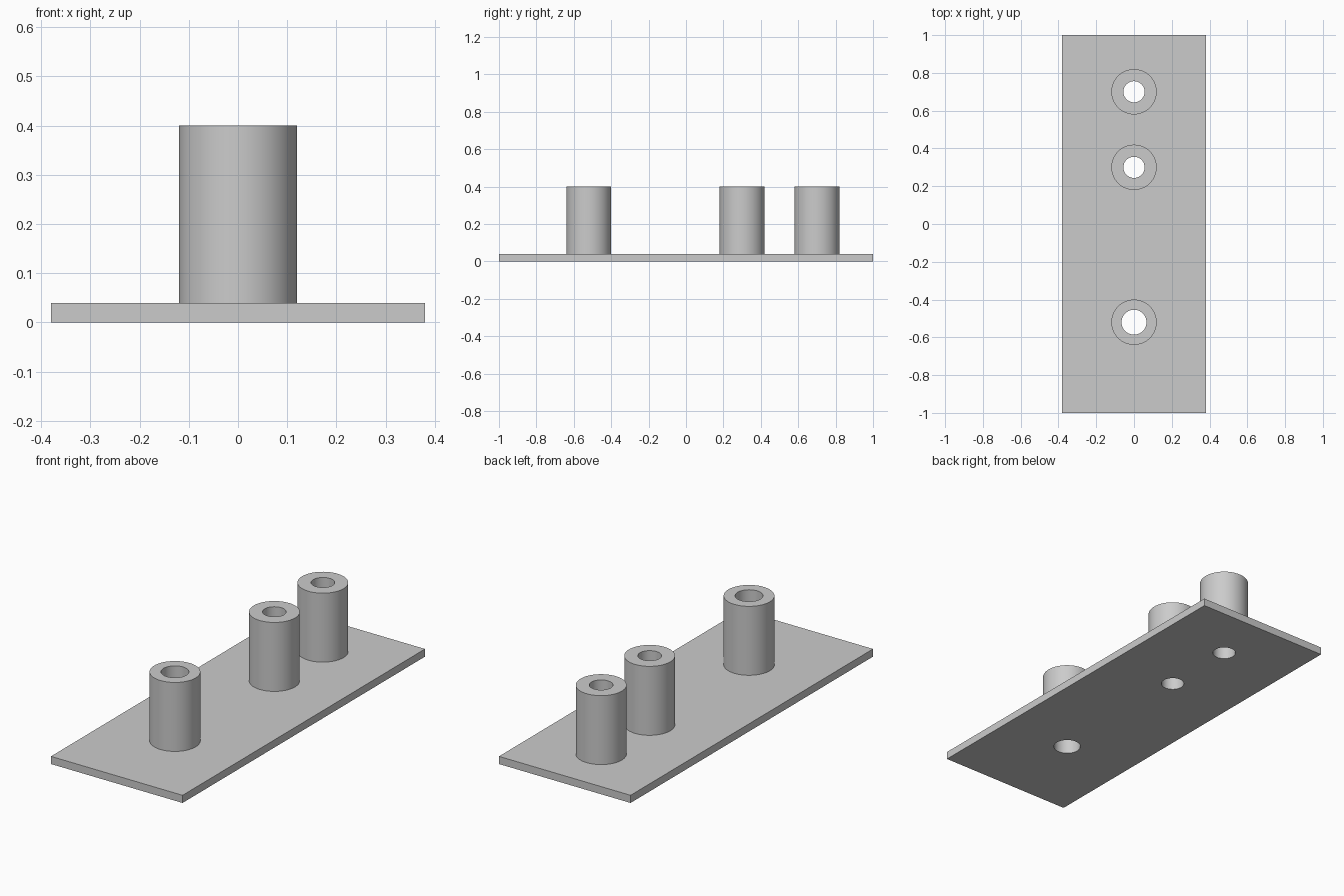
import bpy, bmesh, math
from mathutils import Matrix, Vector

cube = bpy.data.objects.get("Cube")
if cube:
    bpy.data.objects.remove(cube, do_unlink=True)

SEGMENTS = 64
PLATE_TOP, POST_TOP, POST_RADIUS = 0.04, 0.40, 0.12
# name, y position, bore radius
POSTS = [("front_post", -0.52, 0.066),
         ("middle_post", 0.30, 0.056),
         ("back_post", 0.70, 0.056)]

grey = bpy.data.materials.new("plain_grey")
grey.use_nodes = True
colour = (0.6, 0.6, 0.6, 1)
grey.diffuse_color = colour
grey.node_tree.nodes["Principled BSDF"].inputs["Base Color"].default_value = colour


def make_object(name, bm):
    bmesh.ops.recalc_face_normals(bm, faces=bm.faces)
    mesh = bpy.data.meshes.new(name)
    bm.to_mesh(mesh)
    bm.free()
    mesh.materials.append(grey)
    obj = bpy.data.objects.new(name, mesh)
    bpy.context.collection.objects.link(obj)
    return obj


def activate(obj):
    bpy.ops.object.select_all(action='DESELECT')
    obj.select_set(True)
    bpy.context.view_layer.objects.active = obj


def smooth(obj):
    activate(obj)
    bpy.ops.object.shade_smooth_by_angle(angle=math.radians(30))


def tube(name, y, bore):
    # Wall profile swept around the post axis, open where it meets the plate
    bm = bmesh.new()
    profile = [(POST_RADIUS, PLATE_TOP), (POST_RADIUS, POST_TOP),
               (bore, POST_TOP), (bore, PLATE_TOP)]
    verts = [bm.verts.new((r, 0, z)) for r, z in profile]
    edges = [bm.edges.new(pair) for pair in zip(verts, verts[1:])]
    bmesh.ops.spin(bm, geom=verts + edges, cent=(0, 0, 0), axis=(0, 0, 1),
                   angle=math.tau, steps=SEGMENTS, use_merge=True)
    bmesh.ops.remove_doubles(bm, verts=bm.verts, dist=0.0001)
    bmesh.ops.recalc_face_normals(bm, faces=bm.faces)
    # The open shell must face outward
    top = max(bm.faces, key=lambda f: f.calc_center_median().z)
    flip = top.normal.z < 0
    if flip:
        bmesh.ops.reverse_faces(bm, faces=bm.faces)
    bmesh.ops.translate(bm, verts=bm.verts, vec=Vector((0, y, 0)))
    smooth(make_object(name, bm))


# Base plate
bm = bmesh.new()
bmesh.ops.create_cube(bm, size=1, matrix=Matrix.Translation((0, 0, PLATE_TOP / 2))
                      @ Matrix.Diagonal((0.76, 2, PLATE_TOP, 1)))
plate = make_object("base_plate", bm)

# Hollow posts, with their bores drilled through the plate
for name, y, bore in POSTS:
    tube(name, y, bore)
    bm = bmesh.new()
    bmesh.ops.create_cone(bm, cap_ends=True, segments=SEGMENTS, radius1=bore,
                          radius2=bore, depth=0.3,
                          matrix=Matrix.Translation((0, y, 0)))
    drill = make_object(name + "_drill", bm)
    drill.hide_render = True
    activate(plate)
    cut = plate.modifiers.new("bore", 'BOOLEAN')
    cut.operation, cut.solver, cut.object = 'DIFFERENCE', 'EXACT', drill
    bpy.ops.object.modifier_apply(modifier=cut.name)
    bpy.data.objects.remove(drill, do_unlink=True)
smooth(plate)
